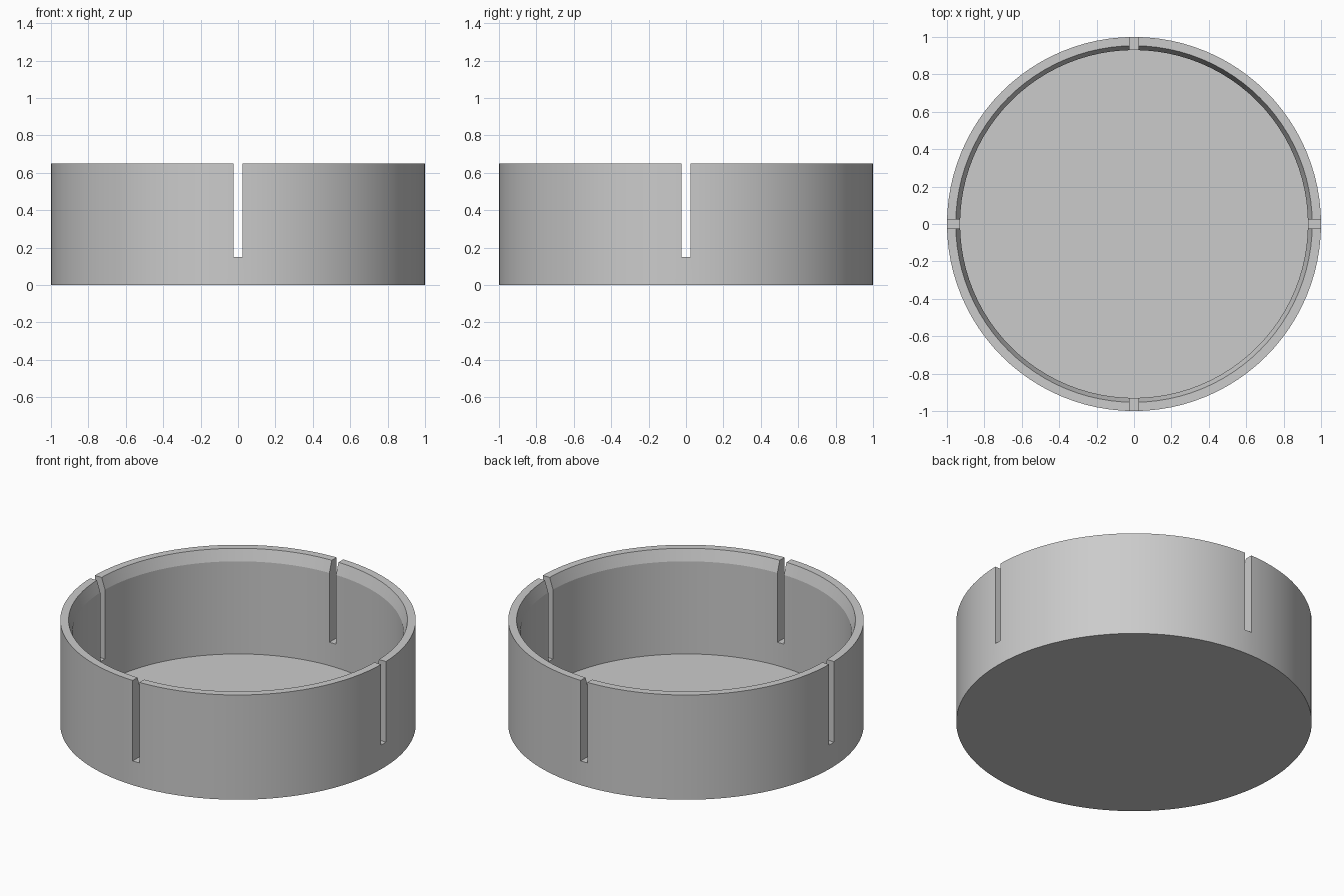
import bpy
import bmesh
import math

cube = bpy.data.objects.get("Cube")
if cube:
    bpy.data.objects.remove(cube, do_unlink=True)

HEIGHT = 0.65
FLOOR = 0.005
SLOT_WIDTH = 0.046
SLOT_BOTTOM = 0.15
SEGMENTS = 96

# Single grey material
grey = bpy.data.materials.new("light_grey")
grey.use_nodes = True
colour = (0.6, 0.6, 0.6, 1)
grey.diffuse_color = colour
grey.node_tree.nodes["Principled BSDF"].inputs["Base Color"].default_value = colour


def add_object(name, bm):
    bmesh.ops.recalc_face_normals(bm, faces=bm.faces)
    mesh = bpy.data.meshes.new(name)
    bm.to_mesh(mesh)
    bm.free()
    obj = bpy.data.objects.new(name, mesh)
    bpy.context.collection.objects.link(obj)
    return obj


# Round tray: turned wall profile with a bevelled inner lip
profile = [(1, 0), (1, HEIGHT), (0.953, HEIGHT), (0.93, HEIGHT - 0.07), (0.93, FLOOR)]
bm = bmesh.new()
verts = [bm.verts.new((r, 0, z)) for r, z in profile]
edges = [bm.edges.new(pair) for pair in zip(verts, verts[1:])]
bmesh.ops.spin(bm, geom=verts + edges, cent=(0, 0, 0), axis=(0, 0, 1),
               angle=math.tau, steps=SEGMENTS)
bmesh.ops.remove_doubles(bm, verts=bm.verts, dist=0.0005)

# Underside and floor discs
bmesh.ops.holes_fill(bm, edges=[e for e in bm.edges if e.is_boundary], sides=0)
tray = add_object("round_tray", bm)
tray.data.materials.append(grey)

# Four wall slots, cut by two crossing bars
cutters = []
for name, size_x, size_y in (("slot_cutter_side", 2.4, SLOT_WIDTH),
                             ("slot_cutter_front", SLOT_WIDTH, 2.4)):
    bm = bmesh.new()
    bmesh.ops.create_cube(bm, size=1)
    bmesh.ops.scale(bm, vec=(size_x, size_y, 1), verts=bm.verts)
    bmesh.ops.translate(bm, vec=(0, 0, SLOT_BOTTOM + 0.5), verts=bm.verts)
    cutter = add_object(name, bm)
    cutter.hide_render = True
    cutters.append(cutter)
    cut = tray.modifiers.new(name, "BOOLEAN")
    cut.operation = "DIFFERENCE"
    cut.solver = "EXACT"
    cut.object = cutter

bpy.ops.object.select_all(action="DESELECT")
tray.select_set(True)
bpy.context.view_layer.objects.active = tray
for modifier in list(tray.modifiers):
    bpy.ops.object.modifier_apply(modifier=modifier.name)
for cutter in cutters:
    bpy.data.objects.remove(cutter, do_unlink=True)

# Smooth round walls, crisp lip and slot edges
bpy.ops.object.shade_smooth_by_angle(angle=math.radians(12))
